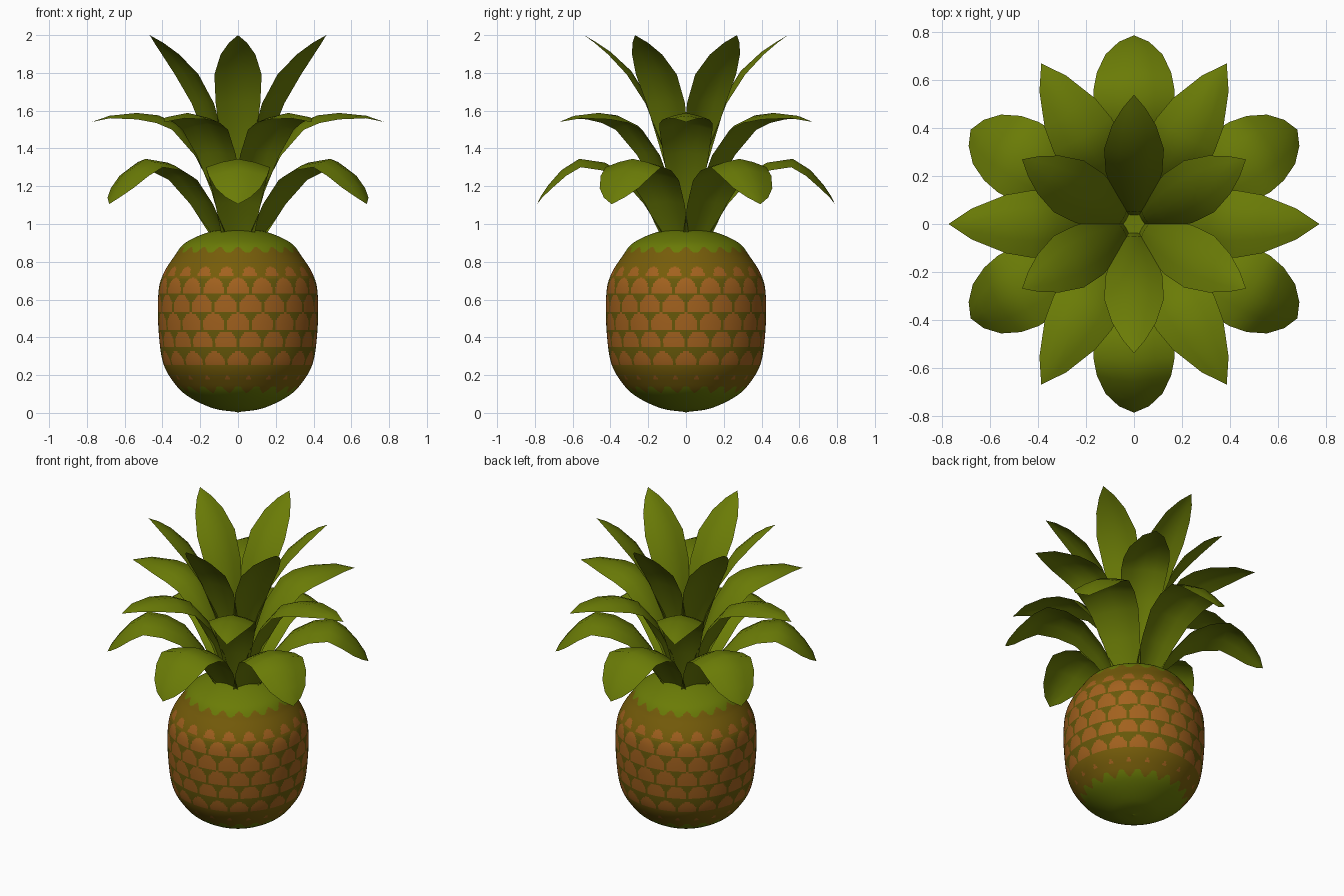
import bpy, bmesh, math
from mathutils import Vector

if "Cube" in bpy.data.objects:
    bpy.data.objects.remove(bpy.data.objects["Cube"])


def material(name, rgb):
    m = bpy.data.materials.new(name)
    m.diffuse_color = (*rgb, 1)
    m.use_nodes = True
    m.node_tree.nodes["Principled BSDF"].inputs["Base Color"].default_value = m.diffuse_color
    return m


GREEN = material("leaf green", (0.145, 0.200, 0.002))
BAND = material("brown olive", (0.180, 0.108, 0.003))
GAP = material("dark olive", (0.135, 0.098, 0.003))
ORANGE = material("scale orange", (0.36, 0.120, 0.013))


def smooth_path(points, steps):
    """Catmull-Rom curve through the points."""
    p = [Vector(q) for q in points]
    p = [2 * p[0] - p[1]] + p + [2 * p[-1] - p[-2]]
    out = []
    for i in range(1, len(p) - 2):
        a, b, c, d = p[i - 1:i + 3]
        for k in range(steps):
            t = k / steps
            out.append(0.5 * (2 * b + (c - a) * t + (2 * a - 5 * b + 4 * c - d) * t * t
                              + (3 * b - a - 3 * c + d) * t ** 3))
    return out + [p[-2]]


def finish(bm, name, mats):
    mesh = bpy.data.meshes.new(name)
    for f in bm.faces:
        f.smooth = True
    bm.to_mesh(mesh)
    bm.free()
    for m in mats:
        mesh.materials.append(m)
    ob = bpy.data.objects.new(name, mesh)
    bpy.context.collection.objects.link(ob)
    return ob


# Fruit body: lathed profile, coloured by height and angle
COLS = 20
PITCH = 2 * math.pi / COLS
# scale rows: bottom height, half width, height, half-step offset
ROWS = [(0.175, 0.012, 0.025, 1), (0.25, 0.056, 0.075, 0), (0.345, 0.060, 0.088, 1),
        (0.44, 0.061, 0.090, 0), (0.535, 0.061, 0.090, 1), (0.63, 0.058, 0.085, 0),
        (0.725, 0.036, 0.05, 1)]


def body_colour(c):
    a = math.atan2(c.y, c.x) + math.pi / 2
    r = math.hypot(c.x, c.y)
    wave = math.cos(COLS * a)
    if c.z > 0.862 + 0.016 * wave or c.z < 0.125 + 0.018 * wave:
        return 0
    for z0, w, h, odd in ROWS:
        dz = (c.z - z0) / h
        if 0 <= dz <= 1:
            u = a / PITCH + 0.5 * odd
            da = abs(u - round(u)) * PITCH * r
            if da < w * (1 - dz ** 2.4) ** 0.5:
                return 3
    return 2 if 0.25 < c.z < 0.71 else 1


profile = smooth_path([(0, 0.004), (0.13, 0.024), (0.26, 0.085), (0.335, 0.155), (0.398, 0.27),
                       (0.422, 0.46), (0.421, 0.64), (0.396, 0.735), (0.340, 0.825),
                       (0.275, 0.903), (0.135, 0.962), (0, 0.967)], 18)
SEG = 320
bm = bmesh.new()
rings = []
for r, z in profile[1:-1]:
    rings.append([bm.verts.new((r * math.cos(2 * math.pi * i / SEG),
                                r * math.sin(2 * math.pi * i / SEG), z)) for i in range(SEG)])
for lo, hi in zip(rings, rings[1:]):
    for i in range(SEG):
        j = (i + 1) % SEG
        bm.faces.new((lo[i], lo[j], hi[j], hi[i]))
bottom = bm.verts.new((0, 0, 0))
top = bm.verts.new((0, 0, profile[-1][1]))
for i in range(SEG):
    j = (i + 1) % SEG
    bm.faces.new((bottom, rings[0][j], rings[0][i]))
    bm.faces.new((top, rings[-1][i], rings[-1][j]))
for f in bm.faces:
    f.material_index = body_colour(f.calc_center_median())
finish(bm, "fruit_body", [GREEN, BAND, GAP, ORANGE])


# Crown leaves: arched strips with a raised mid rib
def leaf(name, path, angle, arch):
    """path rows: radius, height, half width"""
    bm = bmesh.new()
    rows = []
    e = Vector((math.cos(angle), math.sin(angle)))
    side = Vector((-e.y, e.x))
    maxw = max(p[2] for p in path)
    for k, (r, z, w) in enumerate(path):
        q0, q1 = path[max(k - 1, 0)], path[min(k + 1, len(path) - 1)]
        t = Vector((q1[0] - q0[0], q1[1] - q0[1])).normalized()
        n = Vector((-t.y, t.x))              # upper side of the leaf
        if w == 0:
            rows.append([bm.verts.new((e.x * r, e.y * r, z))])
            continue
        row = []
        for s in (-1, -0.5, 0, 0.5, 1):
            drop = -arch * abs(s) ** 1.4 * (w / maxw) ** 1.5
            rr, zz = r + n.x * drop, z + n.y * drop
            xy = e * rr + side * (s * w)
            row.append(bm.verts.new((xy.x, xy.y, zz)))
        rows.append(row)
    for a, b in zip(rows, rows[1:]):
        for i in range(4):
            if len(b) == 1:
                bm.faces.new((a[i], a[i + 1], b[0]))
            else:
                bm.faces.new((a[i], a[i + 1], b[i + 1], b[i]))
    bm.normal_update()
    if sum(f.normal.z for f in bm.faces) < 0:
        bmesh.ops.reverse_faces(bm, faces=bm.faces[:])
    finish(bm, name, [GREEN])


LOWER = [(0.10, 0.94, 0.085), (0.20, 1.12, 0.12), (0.31, 1.26, 0.15), (0.43, 1.325, 0.166),
         (0.565, 1.345, 0.17), (0.66, 1.285, 0.155), (0.73, 1.205, 0.118), (0.77, 1.145, 0.063),
         (0.788, 1.105, 0)]
MIDDLE = [(0.05, 0.94, 0.05), (0.11, 1.18, 0.088), (0.20, 1.38, 0.12), (0.32, 1.53, 0.140),
          (0.42, 1.575, 0.140), (0.535, 1.588, 0.122), (0.68, 1.573, 0.065), (0.775, 1.54, 0)]
UPPER = [(0.035, 0.94, 0.02), (0.05, 1.15, 0.042), (0.11, 1.42, 0.09), (0.19, 1.65, 0.118),
         (0.29, 1.81, 0.125), (0.40, 1.912, 0.092), (0.48, 1.965, 0.048), (0.54, 2.0, 0)]

for tier, path, start, arch in (("lower", LOWER, 30, 0.045), ("middle", MIDDLE, 0, 0.042),
                                ("upper", UPPER, 30, 0.03)):
    for i in range(6):
        leaf(f"{tier}_leaf_{i + 1}", path, math.radians(start + 60 * i), arch)
